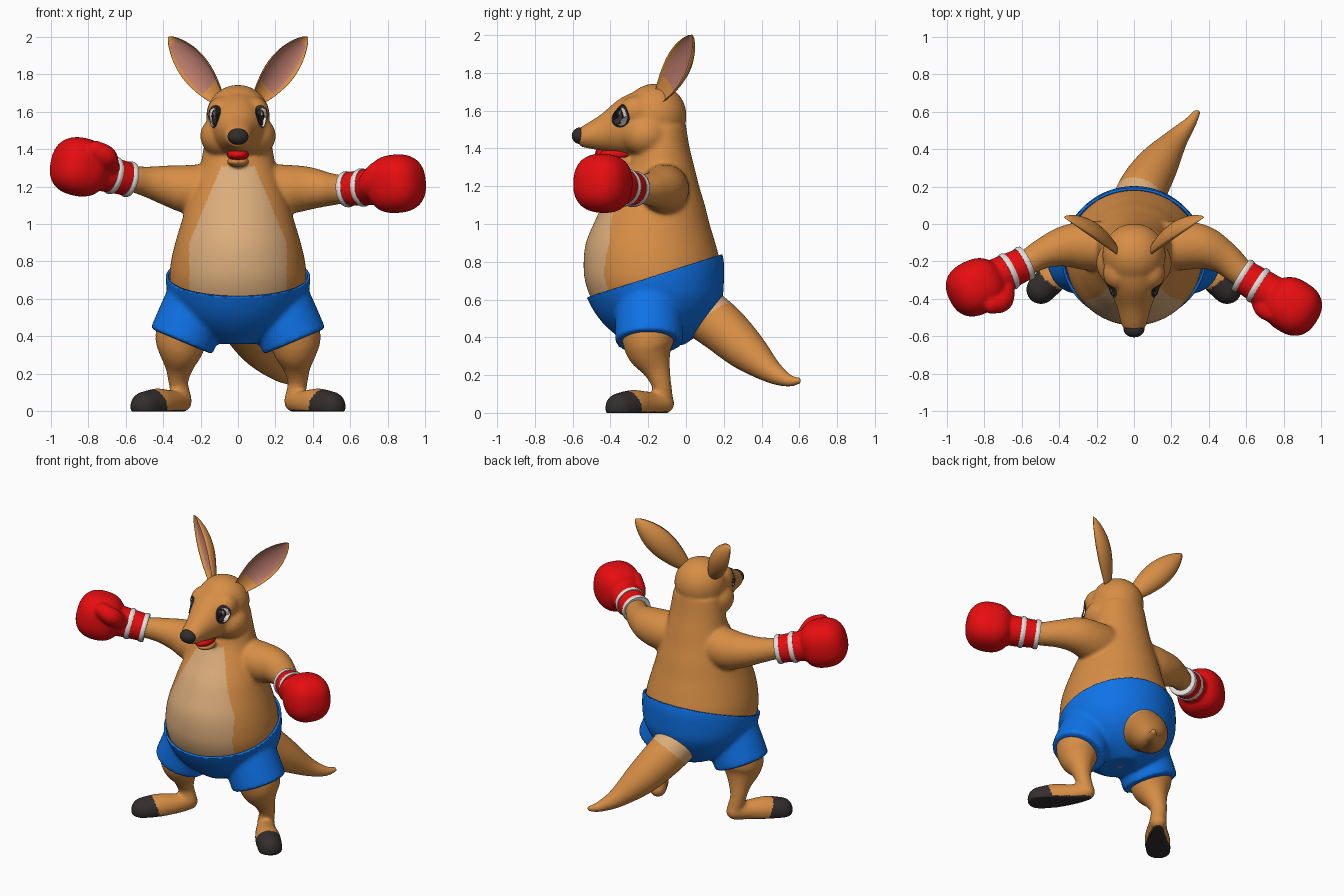
import bpy, bmesh, math
from mathutils import Vector
from mathutils.bvhtree import BVHTree

if "Cube" in bpy.data.objects:
    bpy.data.objects.remove(bpy.data.objects["Cube"])


def material(name, r, g, b):
    mat = bpy.data.materials.new(name)
    mat.use_nodes = True
    mat.diffuse_color = (r, g, b, 1)
    mat.node_tree.nodes["Principled BSDF"].inputs["Base Color"].default_value = (r, g, b, 1)
    return mat


fur = material("tan_fur", .68, .27, .06)
cream = material("cream_fur", .71, .42, .2)
dark = material("dark_brown", .034, .027, .027)
blue = material("blue_cloth", .005, .18, .85)
red = material("red_leather", .8, .004, .005)
white = material("off_white", .78, .75, .72)
pink = material("ear_pink", .5, .2, .15)


# ---------- building helpers ----------
def spline(rows, steps=6):
    """Smooth curve through rows of numbers."""
    rows = [Vector(r) for r in rows]
    padded = [rows[0], *rows, rows[-1]]
    out = []
    for a, b, c, d in zip(padded, padded[1:], padded[2:], padded[3:]):
        for i in range(steps):
            t = i / steps
            out.append(b + (c - a) * (t / 2) + (a * 2 - b * 5 + c * 4 - d) * (t * t / 2)
                       + (b * 3 - a - c * 3 + d) * (t ** 3 / 2))
    return out + [rows[-1]]


def loft(bm, rings):
    """Bridge closed rings of points and cap both ends."""
    rows = [[bm.verts.new(p) for p in ring] for ring in rings]
    n = len(rows[0])
    for a, b in zip(rows, rows[1:]):
        for i in range(n):
            j = (i + 1) % n
            bm.faces.new((a[i], a[j], b[j], b[i]))
    bm.faces.new(rows[0][::-1])
    bm.faces.new(rows[-1])


def ellipse(centre, u, v, n=36):
    angles = [math.tau * i / n for i in range(n)]
    return [Vector(centre) + u * math.cos(a) + v * math.sin(a) for a in angles]


def blob(bm, centre, radii, rot=None, power=1):
    """Ellipsoid; a power below one makes it boxier."""
    made = bmesh.ops.create_uvsphere(bm, u_segments=32, v_segments=20, radius=1)
    for v in made["verts"]:
        p = Vector([math.copysign(abs(c) ** power, c) * r for c, r in zip(v.co, radii)])
        v.co = Vector(centre) + (rot @ p if rot else p)


def limb(bm, path, rounded=True):
    """Round tube along (x, y, z, radius) stations."""
    path = spline(path)
    pts = [p.xyz for p in path]
    rings = []
    for i, p in enumerate(pts):
        tangent = pts[min(i + 1, len(pts) - 1)] - pts[max(i - 1, 0)]
        m = tangent.to_track_quat('Z', 'Y').to_matrix()
        rings.append(ellipse(p, m.col[0] * path[i].w, m.col[1] * path[i].w))
    loft(bm, rings)
    if rounded:
        for p in (path[0], path[-1]):
            blob(bm, p.xyz, [p.w] * 3)


def mirrored(path, side):
    return [(p[0] * side, *p[1:]) for p in path]


def finish(name, bm, mats, voxel=0, smooth=5):
    """Turn the bmesh into a smooth object, optionally fused into one skin."""
    bmesh.ops.recalc_face_normals(bm, faces=bm.faces)
    mesh = bpy.data.meshes.new(name)
    bm.to_mesh(mesh)
    bm.free()
    obj = bpy.data.objects.new(name, mesh)
    bpy.context.collection.objects.link(obj)
    if voxel:
        remesh = obj.modifiers.new("fuse", 'REMESH')
        remesh.mode = 'VOXEL'
        remesh.voxel_size = voxel
        relax = obj.modifiers.new("relax", 'SMOOTH')
        relax.factor = .5
        relax.iterations = smooth
        graph = bpy.context.evaluated_depsgraph_get()
        obj.data = bpy.data.meshes.new_from_object(obj.evaluated_get(graph))
        obj.modifiers.clear()
    obj.data.materials.clear()
    for m in mats:
        obj.data.materials.append(m)
    for f in obj.data.polygons:
        f.use_smooth = True
    return obj


def ellipsoid(name, centre, radii, mat):
    bm = bmesh.new()
    blob(bm, centre, radii)
    return finish(name, bm, [mat])


# ---------- torso sections: height, half width, front, back ----------
TORSO = [(.36, .08, -.27, -.03), (.42, .2, -.36, .05), (.5, .29, -.44, .12),
         (.6, .345, -.5, .17), (.7, .365, -.535, .18), (.8, .358, -.542, .18),
         (.9, .335, -.53, .155), (1, .305, -.49, .125), (1.1, .275, -.44, .1),
         (1.2, .24, -.37, .07), (1.3, .205, -.31, .045), (1.4, .185, -.28, .02),
         (1.52, .165, -.26, 0)]


def torso_rings(sections, grow=0):
    return [ellipse((0, (f + b) / 2, z), Vector((w + grow, 0, 0)),
                    Vector((0, (b - f) / 2 + grow, 0)), 60) for z, w, f, b in spline(sections)]


# ---------- body: torso, head, arms, legs and tail in one skin ----------
bm = bmesh.new()
loft(bm, torso_rings(TORSO))
blob(bm, (0, -.165, 1.575), (.17, .168, .168))
SNOUT = [(-.15, 1.55, .165, .165), (-.25, 1.535, .16, .172), (-.35, 1.518, .128, .146),
         (-.45, 1.485, .09, .096), (-.53, 1.466, .07, .064), (-.57, 1.46, .05, .045)]
loft(bm, [ellipse((0, y, z), Vector((w, 0, 0)), Vector((0, 0, h))) for y, z, w, h in spline(SNOUT)])
blob(bm, (0, -.355, 1.333), (.062, .075, .03))
LEG = [(.26, -.2, .5, .14), (.3, -.2, .4, .142), (.307, -.19, .32, .12),
       (.314, -.155, .23, .074), (.318, -.13, .15, .053), (.3, -.12, .06, .054)]
FOOT = [(.3, -.115, .05, .054), (.36, -.2, .045, .068), (.43, -.28, .04, .082), (.497, -.35, .027, .079)]
for side in (1, -1):
    blob(bm, (side * .075, -.21, 1.47), (.127, .13, .115))
    blob(bm, (side * .088, -.262, 1.598), (.078, .09, .082))
    limb(bm, mirrored(LEG, side))
    limb(bm, mirrored(FOOT, side))
limb(bm, [(.1, -.12, 1.19, .13), (.25, -.115, 1.185, .132), (.37, -.125, 1.19, .117),
          (.48, -.18, 1.185, .09), (.56, -.25, 1.185, .076), (.62, -.29, 1.19, .07)])
limb(bm, [(-.1, -.12, 1.19, .13), (-.25, -.115, 1.185, .132), (-.37, -.12, 1.205, .11),
          (-.48, -.155, 1.225, .083), (-.56, -.2, 1.24, .07), (-.62, -.23, 1.25, .065)])
limb(bm, [(0, .06, .55, .14), (.05, .19, .45, .132), (.13, .32, .33, .11),
          (.225, .45, .22, .064), (.3, .54, .172, .035), (.335, .594, .17, .021)])
body = finish("body", bm, [fur, cream, dark], .011, 10)
for v in body.data.vertices:
    v.co.z = max(v.co.z, 0)
body.data.update()

# belly patch, tail band, toes and soles
tail_axis = Vector((.3, .65, -.7))
for f in body.data.polygons:
    c = f.center
    belly = c.y < -.15 and .55 < c.z < 1.31 and abs(c.x) < .26 - .42 * max(0, c.z - .9)
    band = c.y > 0 and c.z < .64 and (c - Vector((0, .12, .5))).dot(tail_axis) < .036
    toes = c.z < .14 and abs(c.x) * .66 - c.y * .75 > .495 + .35 * c.z
    if toes or c.z < .008:
        f.material_index = 2
    elif belly or band:
        f.material_index = 1

# ---------- shorts ----------
bm = bmesh.new()
loft(bm, torso_rings(TORSO[:8], .021))
for side in (1, -1):
    limb(bm, mirrored([(.19, -.195, .65, .17), (.245, -.195, .51, .178), (.302, -.195, .373, .18)], side), False)
shorts = finish("shorts", bm, [blue], .012, 11)
bm = bmesh.new()
bm.from_mesh(shorts.data)
bmesh.ops.bisect_plane(bm, geom=bm.verts[:] + bm.edges[:] + bm.faces[:],
                       plane_co=(0, 0, .778), plane_no=(0, -.32, 1), clear_outer=True)
bm.to_mesh(shorts.data)
bm.free()
hem = shorts.modifiers.new("cloth_thickness", 'SOLIDIFY')
hem.thickness = .014

# ---------- ears: cupped leaf shapes ----------
for side, label in ((1, "left"), (-1, "right")):
    base, tip = Vector((.09, -.12, 1.67)), Vector((.352, .062, 2))
    axis = (tip - base).normalized()
    out = Vector((.6, -.8, 0))
    out = (out - axis * out.dot(axis)).normalized()
    across = axis.cross(out)
    rings = []
    for i in range(25):
        t = i / 24
        w = .004 + .08 * math.sin(math.pi * t ** 1.1) ** .75 + .034 * (1 - t) ** 3
        ring = []
        for k in range(24):
            a = math.tau * k / 24
            depth = w * abs(math.sin(a)) * (.85 if math.sin(a) < 0 else .5)
            ring.append(base.lerp(tip, t) + across * w * math.cos(a) + out * (.035 - depth))
        rings.append([Vector((p.x * side, p.y, p.z)) for p in ring])
    bm = bmesh.new()
    loft(bm, rings)
    ear = finish(label + "_ear", bm, [fur, pink])
    for f in ear.data.polygons[:24 * 24]:
        row, k = divmod(f.index, 24)
        f.material_index = int(2 <= k <= 9 and 5 <= row <= 21)

# ---------- nose and mouth ----------
ellipsoid("nose", (0, -.56, 1.467), (.056, .045, .044), dark)
ellipsoid("mouth", (0, -.37, 1.37), (.058, .085, .034), red)

# ---------- eyes: thin plates laid on the head ----------
surface = BVHTree.FromPolygons([v.co for v in body.data.vertices],
                               [f.vertices[:] for f in body.data.polygons])


def eye_plate(name, side, shift, rise, w, h, mat, lift):
    facing = Vector((side * .6, -.8, 0))
    across = Vector((side * .8, .6, 0))
    centre = Vector((side * .119, -.335, 1.573 + rise)) + across * shift

    def project(r, a):
        p = centre + across * w * r * math.cos(a) + Vector((0, 0, h * r * math.sin(a)))
        hit = surface.ray_cast(p + facing * .2, -facing)[0]
        return (hit or p) + facing * lift
    bm = bmesh.new()
    loft(bm, [[project(r / 6, math.tau * k / 24) for k in range(24)] for r in range(6, 0, -1)])
    finish(name, bm, [mat])


for side, label in ((1, "left"), (-1, "right")):
    eye_plate(label + "_eye_rim", side, 0, 0, .049, .061, dark, .003)
    eye_plate(label + "_eye_white", side, .007, -.003, .036, .049, white, .005)
    eye_plate(label + "_pupil", side, -.01, -.004, .029, .044, dark, .007)
    eye_plate(label + "_eye_glint", side, -.004, .018, .009, .011, white, .009)


# ---------- boxing gloves ----------
def glove(label, wrist, fist, thumb):
    wrist, fist = Vector(wrist), Vector(fist)
    aim = (fist - wrist).normalized()
    turn = aim.to_track_quat('X', 'Z')
    bm = bmesh.new()
    limb(bm, [(*(wrist + aim * d), r) for d, r in ((0, .09), (.06, .093), (.12, .097), (.2, .1))], False)
    blob(bm, fist, (.152, .148, .156), turn.to_matrix(), .82)
    limb(bm, thumb)
    finish(label + "_glove", bm, [red], .011, 4)
    # flat white bands around the cuff
    for part, d, r in (("wrist", .004, .097), ("palm", .1, .103)):
        bm = bmesh.new()
        limb(bm, [(*(wrist + aim * (d + s)), r - abs(s) / 4) for s in (-.015, 0, .015)], False)
        ring = finish(f"{label}_{part}_band", bm, [white])
        bpy.ops.object.select_all(action='DESELECT')
        ring.select_set(True)
        bpy.context.view_layer.objects.active = ring
        bpy.ops.object.shade_smooth_by_angle()


glove("left", (.58, -.275, 1.185), (.845, -.44, 1.215),
      [(.67, -.38, 1.165, .05), (.695, -.445, 1.215, .057), (.735, -.475, 1.28, .05)])
glove("right", (-.582, -.21, 1.238), (-.845, -.338, 1.305),
      [(-.685, -.35, 1.315, .05), (-.705, -.41, 1.36, .058), (-.76, -.43, 1.395, .05)])
